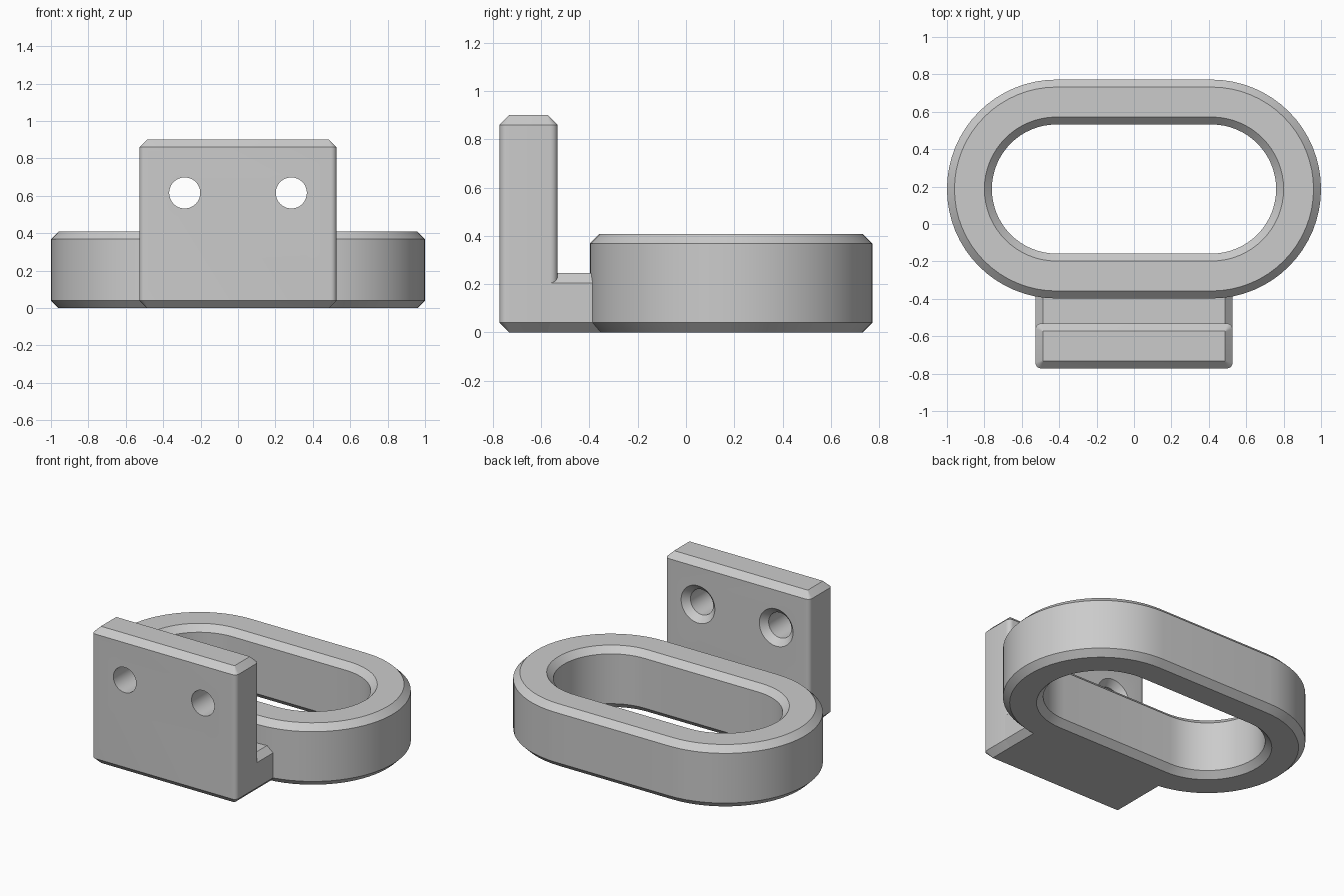
import bpy, bmesh
from math import sin, cos, pi

old = bpy.data.objects.get("Cube")
if old:
    bpy.data.objects.remove(old, do_unlink=True)

grey = bpy.data.materials.new("plain grey")
grey.use_nodes = True
colour = (0.6, 0.6, 0.6, 1)
grey.diffuse_color = colour
grey.node_tree.nodes["Principled BSDF"].inputs["Base Color"].default_value = colour

BEVEL = 0.04


def loft(name, loops, ring=False):
    """Skin equal-length loops; cap the ends, or join last to first."""
    bm = bmesh.new()
    rows = [[bm.verts.new(p) for p in loop] for loop in loops]
    pairs = list(zip(rows, rows[1:]))
    if ring:
        pairs.append((rows[-1], rows[0]))
    else:
        bm.faces.new(rows[0])
        bm.faces.new(rows[-1])
    for a, b in pairs:
        for i in range(len(a)):
            j = (i + 1) % len(a)
            bm.faces.new((a[i], a[j], b[j], b[i]))
    bmesh.ops.recalc_face_normals(bm, faces=bm.faces)
    mesh = bpy.data.meshes.new(name)
    bm.to_mesh(mesh)
    bm.free()
    mesh.materials.append(grey)
    obj = bpy.data.objects.new(name, mesh)
    bpy.context.collection.objects.link(obj)
    return obj


def rounded_box_loop(cx, cy, hx, hy, radius, z, steps):
    """Rounded rectangle outline at height z."""
    points = []
    for k, (sx, sy) in enumerate(((1, 1), (-1, 1), (-1, -1), (1, -1))):
        for i in range(steps + 1):
            a = (k + i / steps) * pi / 2
            points.append((cx + sx * (hx - radius) + radius * cos(a),
                           cy + sy * (hy - radius) + radius * sin(a), z))
    return points


def activate(obj):
    bpy.ops.object.select_all(action="DESELECT")
    obj.select_set(True)
    bpy.context.view_layer.objects.active = obj


# Oval loop: chamfered section swept around a stadium outline
def oval(radius, z):
    points = []
    for side in (1, -1):
        for i in range(33):
            a = side * (i / 32 - 0.5) * pi if side > 0 else (i / 32 + 0.5) * pi
            points.append((side * 0.415 + radius * cos(a),
                           0.187 + radius * sin(a), z))
    return points


outer, inner, height = 0.585, 0.345, 0.408
section = [(outer - BEVEL, 0), (outer, BEVEL), (outer, height - BEVEL),
           (outer - BEVEL, height), (inner + BEVEL, height),
           (inner, height - BEVEL), (inner, BEVEL), (inner + BEVEL, 0)]
oval_ring = loft("oval_ring", [oval(r, z) for r, z in section], ring=True)

# Upright mounting plate, chamfered at top and bottom
width, top, front, back = 0.527, 0.9, -0.772, -0.532
mid, half = (front + back) / 2, (back - front) / 2
mounting_plate = loft("mounting_plate", [
    rounded_box_loop(0, mid, width - d, half - d, 0.03 if d == 0 else 0.003, z, 6)
    for z, d in ((0, BEVEL), (BEVEL, 0), (top - BEVEL, 0), (top, BEVEL))])

# Countersunk screw holes, opening wider on the back
for x in (-0.285, 0.285):
    bore = [(front - 0.1, 0.083), (back - BEVEL, 0.083),
            (back, 0.083 + BEVEL), (back + 0.05, 0.083 + BEVEL)]
    cutter = loft("screw_hole_cutter", [
        [(x + r * cos(i * pi / 24), y, 0.615 + r * sin(i * pi / 24))
         for i in range(48)] for y, r in bore])
    cutter.hide_render = True
    cut = mounting_plate.modifiers.new("screw_hole", "BOOLEAN")
    cut.operation, cut.solver, cut.object = "DIFFERENCE", "EXACT", cutter
    activate(mounting_plate)
    bpy.ops.object.modifier_apply(modifier=cut.name)
    bpy.data.objects.remove(cutter, do_unlink=True)

# Low shelf joining the plate to the ring
shelf_top = 0.245
half_section = [(width - BEVEL, 0), (width, BEVEL),
                (width, shelf_top - BEVEL), (width - BEVEL, shelf_top)]
outline = half_section + [(-x, z) for x, z in reversed(half_section)]
connecting_shelf = loft("connecting_shelf", [
    [(x, y, z) for x, z in outline] for y in (back - BEVEL, -0.35)])

# Smooth curves, crisp chamfers
for part in (oval_ring, mounting_plate, connecting_shelf):
    activate(part)
    bpy.ops.object.shade_smooth_by_angle(angle=pi / 6)
